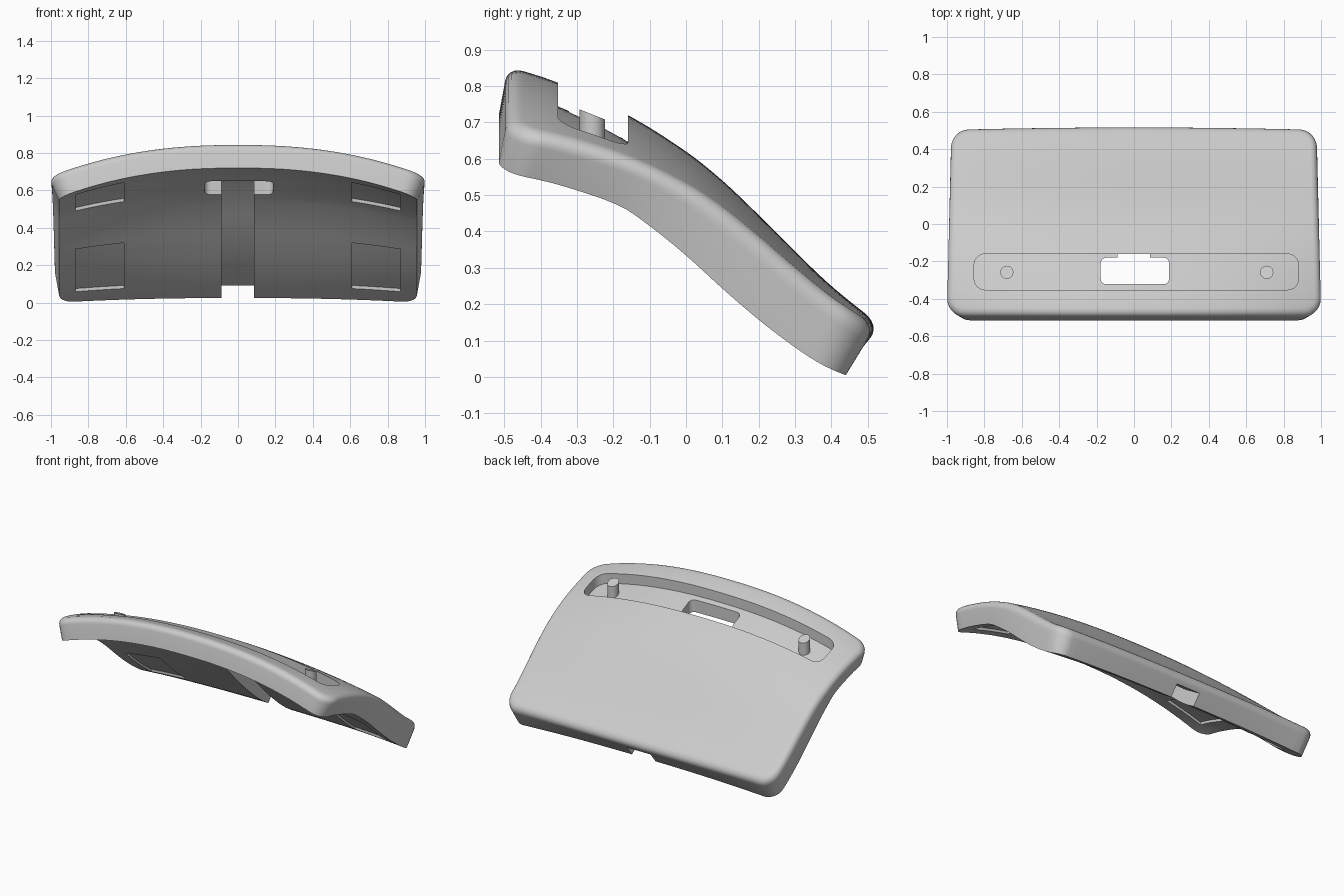
import bpy, bmesh, math

cube = bpy.data.objects.get("Cube")
if cube:
    bpy.data.objects.remove(cube, do_unlink=True)

# Centre-line profiles (y, z) of the upper and lower skins
TOP = [(-.5, .857), (-.355, .81), (-.16, .72), (0, .62), (.1, .54),
       (.2, .445), (.3, .345), (.4, .25), (.53, .145)]
UNDER = [(-.515, .72), (-.42, .69), (-.32, .65), (-.18, .58), (-.1, .515), (0, .42),
         (.1, .315), (.2, .215), (.3, .125), (.37, .07), (.44, .025)]


def profile(points, y):
    """Smooth curve through the points, straight beyond both ends."""
    def slope(k):
        a, b = points[max(k - 1, 0)], points[min(k + 1, len(points) - 1)]
        return (b[1] - a[1]) / (b[0] - a[0])
    if y <= points[0][0]:
        return points[0][1] + slope(0) * (y - points[0][0])
    last = len(points) - 1
    if y >= points[last][0]:
        return points[last][1] + slope(last) * (y - points[last][0])
    k = max(i for i in range(last) if points[i][0] <= y)
    (ya, za), (yb, zb) = points[k], points[k + 1]
    w = yb - ya
    t = (y - ya) / w
    s = t * t * (3 - 2 * t)
    return (za + (zb - za) * s + w * slope(k) * t * (1 - t) ** 2
            - w * slope(k + 1) * t * t * (1 - t))


def arch(x, y):
    """Sideways crown, fading toward the back."""
    return max(.095 - .155 * y, 0) * abs(x) ** 2.3


def top_z(x, y):
    return profile(TOP, y) - arch(x, y)


def under_z(x, y, lift=0):
    return profile(UNDER, y) - arch(x, y) + lift


def plan(x0, x1, y0, y1, radius, columns, rows, arc=7):
    """Grid of plan points that fills a rounded rectangle."""
    spans = []
    if radius:
        for k in range(arc):
            t = k / arc * math.pi / 2
            spans.append((radius * (1 - math.cos(t)), radius * (1 - math.sin(t))))
    left = [(x0 + dx, cut) for dx, cut in spans]
    right = [(x1 - dx, cut) for dx, cut in reversed(spans)]
    a, b = x0 + radius, x1 - radius
    middle = [(a + (b - a) * k / columns, 0) for k in range(columns + 1)]
    return [[(x, y0 + cut + (y1 - y0 - 2 * cut) * j / rows) for j in range(rows + 1)]
            for x, cut in left + middle + right]


def loft(name, layers):
    """Solid between full first and last grids, joined along their rims."""
    bm = bmesh.new()
    n, m = len(layers[0]), len(layers[0][0])
    rim = ([(i, 0) for i in range(n)] + [(n - 1, j) for j in range(1, m)]
           + [(i, m - 1) for i in range(n - 2, -1, -1)] + [(0, j) for j in range(m - 2, 0, -1)])
    grids = []
    for number, layer in enumerate(layers):
        full = number in (0, len(layers) - 1)
        keys = [(i, j) for i in range(n) for j in range(m)] if full else rim
        grids.append({k: bm.verts.new(layer[k[0]][k[1]]) for k in keys})
    for grid in (grids[0], grids[-1]):
        for i in range(n - 1):
            for j in range(m - 1):
                bm.faces.new([grid[i, j], grid[i + 1, j], grid[i + 1, j + 1], grid[i, j + 1]])
    for low, high in zip(grids, grids[1:]):
        for p, q in zip(rim, rim[1:] + rim[:1]):
            bm.faces.new([low[p], low[q], high[q], high[p]])
    bmesh.ops.recalc_face_normals(bm, faces=bm.faces)
    return finish(name, bm)


def finish(name, bm):
    mesh = bpy.data.meshes.new(name)
    bm.to_mesh(mesh)
    bm.free()
    obj = bpy.data.objects.new(name, mesh)
    bpy.context.collection.objects.link(obj)
    mesh.materials.append(grey)
    return obj


def prism(name, x0, x1, y0, y1, radius, low, high, columns=8, rows=10):
    """Upright cutter with shaped floor and ceiling."""
    grid = plan(x0, x1, y0, y1, radius, columns, rows)
    return loft(name, [[[(x, y, f(x, y)) for x, y in col] for col in grid]
                       for f in (low, high)])


def below(x, y):
    return -.5


def above(x, y):
    return 1.5


def activate(obj):
    bpy.ops.object.select_all(action='DESELECT')
    obj.select_set(True)
    bpy.context.view_layer.objects.active = obj


grey = bpy.data.materials.new("light_grey")
grey.use_nodes = True
grey.diffuse_color = (.6, .6, .6, 1)
grey.node_tree.nodes["Principled BSDF"].inputs["Base Color"].default_value = (.6, .6, .6, 1)


# Curved plate: sharp lower rim, drafted walls, rounded upper rim
def plate_layer(inset, height, columns=36, rows=44):
    base = plan(-.957, .957, -.515, .44, .08, columns, rows)
    roof = plan(-1.013 + inset, 1.013 - inset, -.49 + inset, .535 - inset,
                .1 - inset, columns, rows)
    layer = []
    for base_col, roof_col in zip(base, roof):
        col = []
        for (xb, yb), (xt, yt) in zip(base_col, roof_col):
            xt *= 1 - .03 * (yt + .45)
            yt -= .03 * xt * xt * max(yt, 0)
            low = (xb, yb, under_z(xb, yb))
            high = (xt, yt, top_z(xt, yt))
            col.append([a + (b - a) * height for a, b in zip(low, high)])
        layer.append(col)
    return layer


ROUND = .042
layers = [plate_layer(0, 0)]
for k in range(7):
    t = k / 6 * math.pi / 2
    layers.append(plate_layer(ROUND * (1 - math.cos(t)), 1 - .3 * (1 - math.sin(t))))
plate = loft("curved_plate", layers)

# Recesses: long top slot, through hole, cable channel, four pad pockets
cutters = [
    prism("top_slot", -.855, .88, -.352, -.16, .06,
          lambda x, y: under_z(x, y, .08), above, 32),
    prism("through_hole", -.178, .188, -.322, -.18, .03, below, above),
    prism("cable_channel", -.087, .085, -.2, .7, 0, below,
          lambda x, y: under_z(x, y, .1), 4, 36),
]
for side in (-1, 1):
    xs = sorted((side * .61, side * .87))
    for y0, y1 in ((-.43, -.18), (.07, .345)):
        cutters.append(prism("pad_pocket", *xs, y0, y1, 0, below,
                             lambda x, y: under_z(x, y, .017)))
activate(plate)
for cutter in cutters:
    mod = plate.modifiers.new(cutter.name, 'BOOLEAN')
    mod.operation = 'DIFFERENCE'
    mod.solver = 'EXACT'
    mod.object = cutter
    bpy.ops.object.modifier_apply(modifier=mod.name)
    bpy.data.objects.remove(cutter, do_unlink=True)
bpy.ops.object.shade_smooth_by_angle(angle=math.radians(30))

# Slanted pins standing in the slot
for name, x in (("right_pin", -.68), ("left_pin", .71)):
    bm = bmesh.new()
    bmesh.ops.create_cone(bm, cap_ends=True, segments=32, radius1=.035, radius2=.035, depth=1)
    for v in bm.verts:
        v.co.x += x
        v.co.y -= .258
        v.co.z = .722 - .4 * (v.co.y + .258) if v.co.z > 0 else .6
    activate(finish(name, bm))
    bpy.ops.object.shade_smooth_by_angle(angle=math.radians(30))
